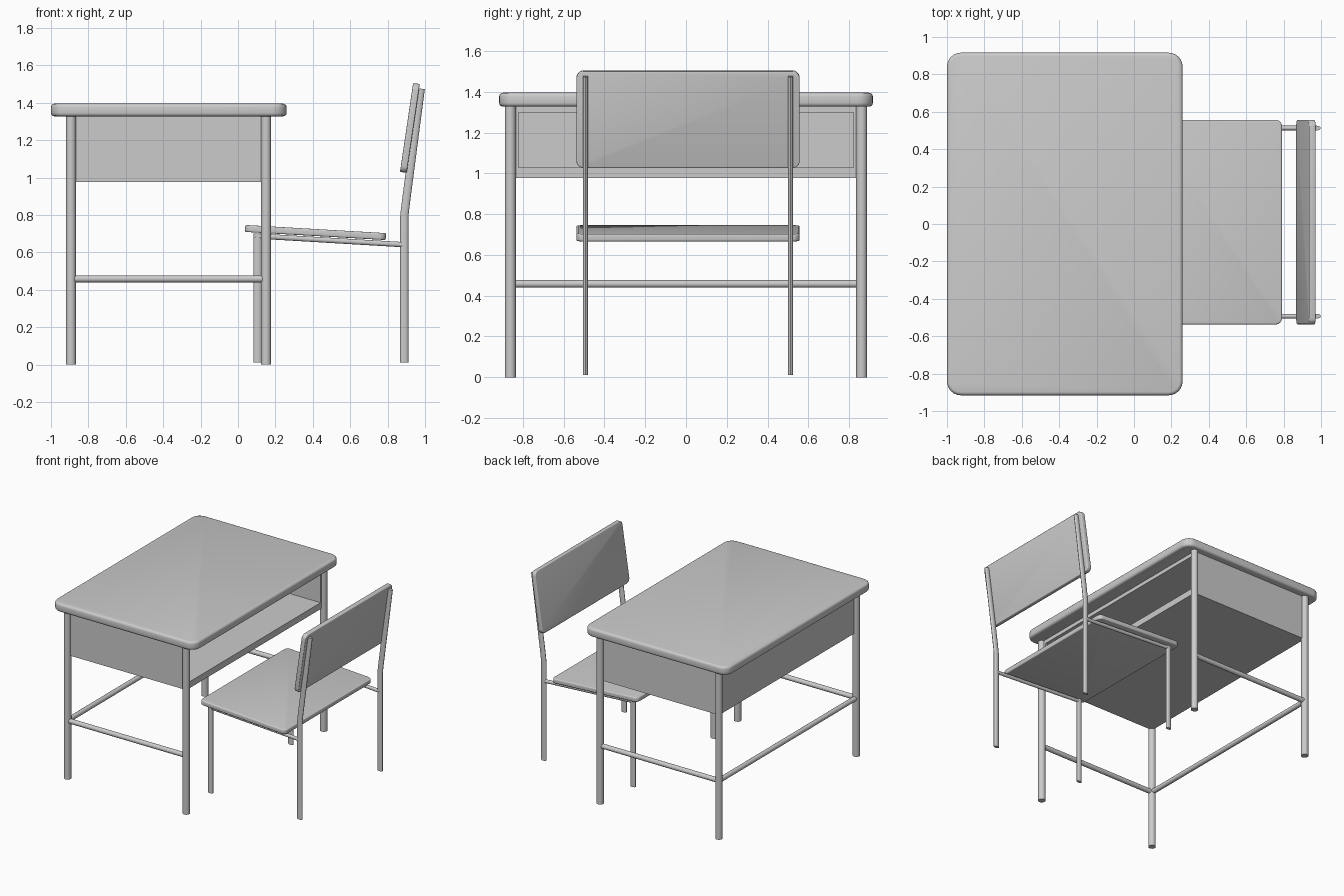
import bpy, bmesh, math
from mathutils import Vector, Matrix

if "Cube" in bpy.data.objects:
    bpy.data.objects.remove(bpy.data.objects["Cube"])


def finish(bm, name, smooth=True):
    bmesh.ops.recalc_face_normals(bm, faces=bm.faces)
    mesh = bpy.data.meshes.new(name)
    bm.to_mesh(mesh)
    bm.free()
    ob = bpy.data.objects.new(name, mesh)
    bpy.context.collection.objects.link(ob)
    if smooth:
        bpy.ops.object.select_all(action='DESELECT')
        ob.select_set(True)
        bpy.context.view_layer.objects.active = ob
        bpy.ops.object.shade_smooth_by_angle(angle=math.radians(35))
    return ob


def slab(name, size, centre, corner, edge, tilt=0.0):
    """Board with rounded corners and softened rims, tilted about Y."""
    bm = bmesh.new()
    bmesh.ops.create_cube(bm, size=1, matrix=Matrix.Diagonal((*size, 1)))
    upright = [e for e in bm.edges
               if abs(e.verts[0].co.z - e.verts[1].co.z) > size[2] / 2]
    bmesh.ops.bevel(bm, geom=upright, offset=corner, offset_type='OFFSET',
                    segments=6, profile=0.5, affect='EDGES')
    rim = [e for e in bm.edges
           if abs(e.verts[0].co.z - e.verts[1].co.z) < 1e-5]
    bmesh.ops.bevel(bm, geom=rim, offset=edge, offset_type='OFFSET',
                    segments=3, profile=0.5, affect='EDGES')
    bm.transform(Matrix.Translation(centre) @ Matrix.Rotation(math.radians(tilt), 4, 'Y'))
    return finish(bm, name)


def tube(name, path, width, depth, sides=16):
    """Sweep an ellipse along a path; width lies in the bend plane."""
    pts = [Vector(p) for p in path]
    bm = bmesh.new()
    rings = []
    for i, p in enumerate(pts):
        d = (pts[min(i + 1, len(pts) - 1)] - pts[max(i - 1, 0)]).normalized()
        side = Vector((1, 0, 0)) if abs(d.y) > 0.9 else Vector((0, 1, 0))
        across = side.cross(d).normalized()
        ring = []
        for k in range(sides):
            a = 2 * math.pi * k / sides
            ring.append(bm.verts.new(p + across * math.cos(a) * width
                                     + side * math.sin(a) * depth))
        rings.append(ring)
    for a, b in zip(rings, rings[1:]):
        for k in range(sides):
            n = (k + 1) % sides
            bm.faces.new((a[k], a[n], b[n], b[k]))
    bm.faces.new(rings[0])
    bm.faces.new(rings[-1])
    return finish(bm, name)


# Desk top
slab("desk_top", (1.26, 1.832, 0.068), (-0.37, 0, 1.361), 0.075, 0.018)

# Desk legs and side stretchers
BACK_X, FRONT_X, LEG_Y = -0.893, 0.15, 0.861
for s, side in ((-1, "near"), (1, "far")):
    for x, end in ((BACK_X, "outer"), (FRONT_X, "inner")):
        tube(f"desk_leg_{side}_{end}", [(x, s * LEG_Y, 0), (x, s * LEG_Y, 1.335)], 0.027, 0.027)
    tube(f"side_stretcher_{side}",
         [(BACK_X, s * LEG_Y, 0.458), (FRONT_X, s * LEG_Y, 0.458)], 0.019, 0.019)
tube("back_stretcher", [(BACK_X, -LEG_Y, 0.458), (BACK_X, LEG_Y, 0.458)], 0.019, 0.019)

# Storage box, open towards the chair
bm = bmesh.new()
lo, hi = Vector((BACK_X, -LEG_Y, 0.977)), Vector((FRONT_X, LEG_Y, 1.332))
bmesh.ops.create_cube(bm, size=1, matrix=Matrix.Translation((lo + hi) / 2)
                      @ Matrix.Diagonal((*(hi - lo), 1)))
mouth = max(bm.faces, key=lambda f: f.calc_center_median().x)
bmesh.ops.inset_individual(bm, faces=[mouth], thickness=0.04, use_even_offset=True)
for v in mouth.verts:
    v.co.z = 1.028 if v.co.z < 1.15 else 1.297
inner = bmesh.ops.extrude_discrete_faces(bm, faces=[mouth])['faces'][0]
for v in inner.verts:
    v.co.x = BACK_X + 0.04
finish(bm, "storage_box", smooth=False)

# Chair seat and backrest
CY = 0.01
slab("seat", (0.755, 1.094, 0.037), (0.414, CY, 0.706), 0.035, 0.008, 3.3)
slab("backrest", (0.48, 1.094, 0.036), (0.919, CY, 1.265), 0.035, 0.006, -81.6)

# Chair frame: front legs, seat rails, bent back posts
for s, side in ((-1, "near"), (1, "far")):
    y = CY + s * 0.503
    tube(f"chair_front_leg_{side}", [(0.105, y, 0.012), (0.105, y, 0.70)], 0.022, 0.0125)
    tube(f"seat_rail_{side}", [(0.09, y, 0.688), (0.885, y, 0.641)], 0.014, 0.0125)
    tube(f"chair_back_post_{side}",
         [(0.889, y, 0.012), (0.889, y, 0.79), (0.892, y, 0.82),
          (0.898, y, 0.87), (0.977, y, 1.475)], 0.022, 0.0125)
